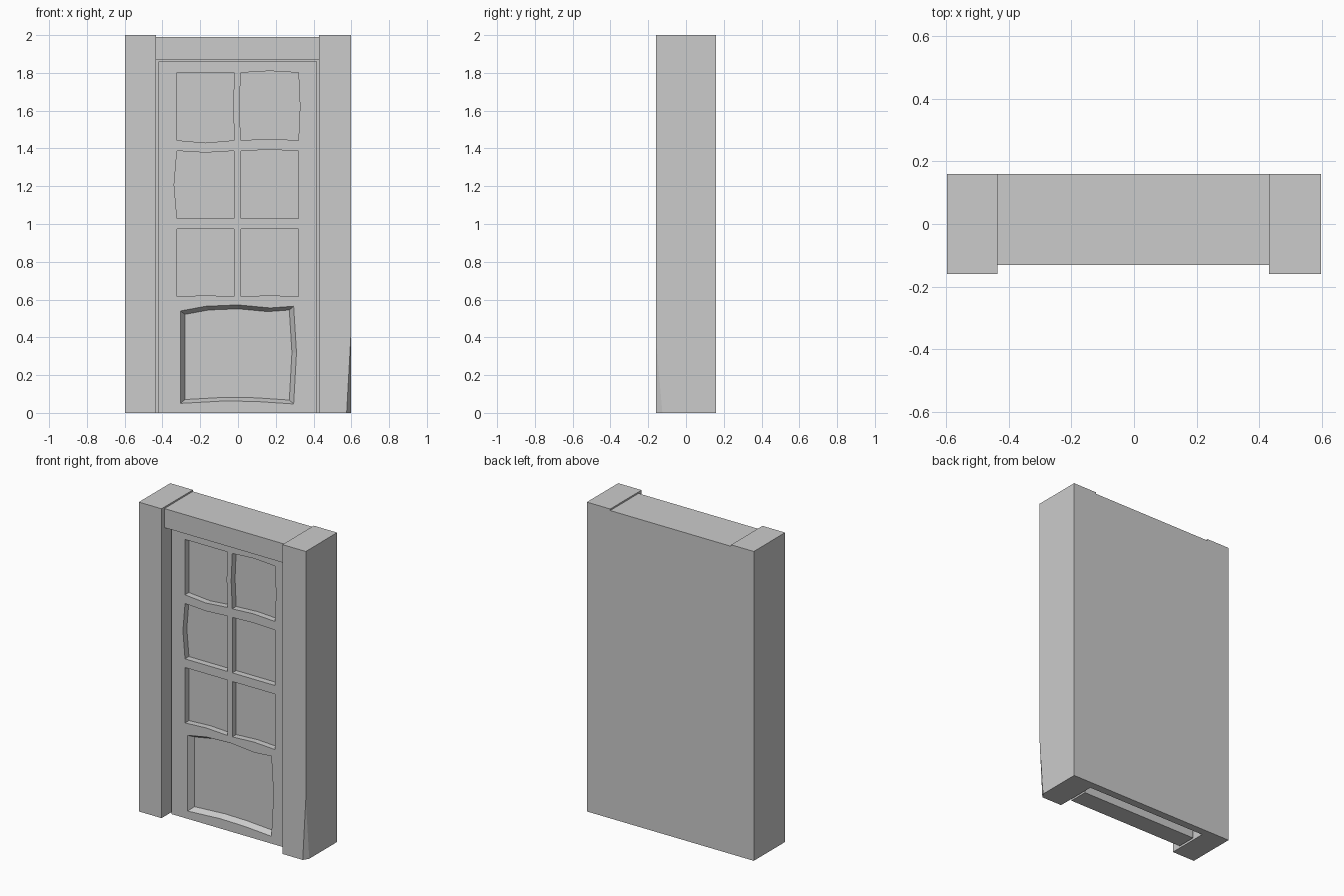
import bpy
import bmesh
from mathutils import Vector

cube = bpy.data.objects.get("Cube")
if cube:
    bpy.data.objects.remove(cube, do_unlink=True)

grey = bpy.data.materials.new("plain grey")
grey.use_nodes = True
tone = (0.6, 0.6, 0.6, 1)
grey.diffuse_color = tone
grey.node_tree.nodes["Principled BSDF"].inputs["Base Color"].default_value = tone


def make_object(name, bm):
    bmesh.ops.recalc_face_normals(bm, faces=bm.faces)
    mesh = bpy.data.meshes.new(name)
    bm.to_mesh(mesh)
    bm.free()
    mesh.materials.append(grey)
    obj = bpy.data.objects.new(name, mesh)
    bpy.context.collection.objects.link(obj)
    return obj


def box(name, low, high):
    bm = bmesh.new()
    bmesh.ops.create_cube(bm, size=1)
    low, high = Vector(low), Vector(high)
    for v in bm.verts:
        v.co = (low + high) / 2 + v.co * (high - low)
    return make_object(name, bm)


def prism(name, outline, front, back, taper=1.0):
    """Closed x-z outline swept along y, shrinking towards the back."""
    bm = bmesh.new()
    cx = (min(p[0] for p in outline) + max(p[0] for p in outline)) / 2
    cz = (min(p[1] for p in outline) + max(p[1] for p in outline)) / 2
    near = [bm.verts.new((x, front, z)) for x, z in outline]
    far = [bm.verts.new((cx + (x - cx) * taper, back, cz + (z - cz) * taper))
           for x, z in outline]
    bm.faces.new(near)
    bm.faces.new(far[::-1])
    for i in range(len(outline)):
        j = (i + 1) % len(outline)
        bm.faces.new((near[i], far[i], far[j], near[j]))
    return make_object(name, bm)


def cut(target, cutter):
    mod = target.modifiers.new("cut", 'BOOLEAN')
    mod.operation = 'DIFFERENCE'
    mod.solver = 'EXACT'
    mod.object = cutter
    cutter.hide_render = True
    bpy.context.view_layer.objects.active = target
    bpy.ops.object.modifier_apply(modifier=mod.name)
    bpy.data.objects.remove(cutter, do_unlink=True)


# Frame: one block with the doorway, lintel front and lintel top cut away
LEFT, RIGHT = -0.435, 0.43
frame = box("door_frame", (-0.597, -0.16, 0), (0.597, 0.16, 2))
cut(frame, box("doorway_cutter", (LEFT, -1, -1), (RIGHT, 0.11, 1.867)))
cut(frame, box("lintel_front_cutter", (LEFT, -1, 1.5), (RIGHT, -0.13, 3)))
cut(frame, box("lintel_top_cutter", (LEFT, -1, 1.99), (RIGHT, 1, 3)))

# Chipped lower corner of one post
bm = bmesh.new()
bm.from_mesh(frame.data)
a, b, c = Vector((0.597, -0.16, 0.4)), Vector((0.575, -0.16, 0)), Vector((0.597, -0.125, 0))
normal = (b - a).cross(c - a)
if normal.x < 0:
    normal.negate()
cutting = bmesh.ops.bisect_plane(bm, geom=bm.verts[:] + bm.edges[:] + bm.faces[:],
                                 plane_co=a, plane_no=normal, clear_outer=True)
bmesh.ops.holes_fill(bm, edges=[e for e in bm.edges if e.is_boundary])
bmesh.ops.recalc_face_normals(bm, faces=bm.faces)
bm.to_mesh(frame.data)
bm.free()

# Door leaf, slightly narrower than the doorway
FRONT = -0.08
door = box("door_leaf", (-0.42, FRONT, 0), (0.417, 0.045, 1.859))

# Six window recesses; bulge is the bow of the top, right, bottom and left edge
columns = ((-0.323, -0.02), (0.015, 0.32))
bulges = (((0, 0, -0.008, 0), (0, 0, -0.008, 0)),
          ((-0.009, 0, 0, 0.015), (0.006, 0, 0, 0)),
          ((0, -0.005, 0.013, 0), (0.009, 0.008, -0.008, 0.008)))
for row, pair in enumerate(bulges):
    low = 0.615 + 0.414 * row
    high = low + 0.358
    for (x0, x1), (top, right, bottom, left) in zip(columns, pair):
        mx, mz = (x0 + x1) / 2, (low + high) / 2
        outline = [(x0, high), (mx, high + top), (x1, high), (x1 + right, mz),
                   (x1, low), (mx, low - bottom), (x0, low), (x0 - left, mz)]
        cut(door, prism("window_cutter", outline, FRONT - 0.05, FRONT + 0.04))

# Lower panel with sloped sides and a wavy top
panel = [(-0.305, 0.54), (-0.17, 0.565), (0, 0.572), (0.17, 0.556), (0.295, 0.565),
         (0.31, 0.32), (0.295, 0.047), (0.1, 0.06), (-0.07, 0.063), (-0.305, 0.05)]
cut(door, prism("panel_cutter", panel, FRONT - 0.0005, FRONT + 0.037, 0.92))

# Every surface is flat
for obj in (frame, door):
    obj.data.shade_flat()
